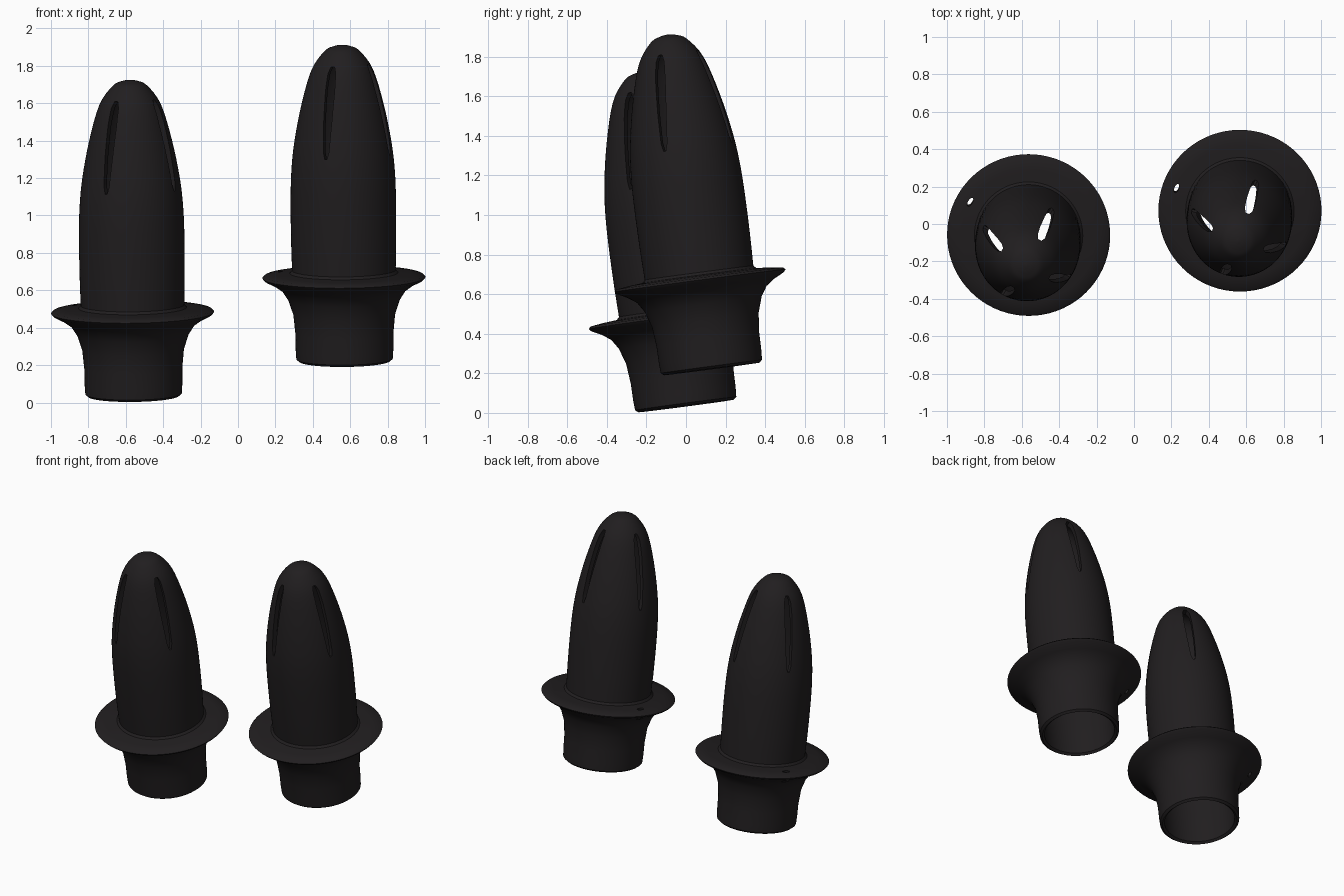
import bpy, bmesh
from math import cos, sin, tau, radians
from mathutils import Vector, Matrix

if "Cube" in bpy.data.objects:
    bpy.data.objects.remove(bpy.data.objects["Cube"])

SEG = 72
mat = bpy.data.materials.new("dark_iron")
mat.diffuse_color = (0.015, 0.013, 0.014, 1)
mat.use_nodes = True
mat.node_tree.nodes["Principled BSDF"].inputs["Base Color"].default_value = mat.diffuse_color

# (radius, height along axis): trumpet neck and flange, then the domed body
FLANGE = [(0.243, 0.0), (0.258, 0.012), (0.261, 0.06), (0.262, 0.15), (0.272, 0.25),
          (0.298, 0.33), (0.33, 0.38), (0.375, 0.412), (0.425, 0.437), (0.436, 0.45),
          (0.425, 0.461), (0.36, 0.470), (0.29, 0.476)]
BODY = [(0.277, 0.49), (0.281, 0.65), (0.282, 0.85), (0.277, 1.02), (0.260, 1.18),
        (0.221, 1.38), (0.165, 1.57), (0.095, 1.67), (0.045, 1.697), (0.0, 1.705)]
INNER = [(0.0, 1.665), (0.07, 1.635), (0.135, 1.55), (0.190, 1.37), (0.230, 1.17),
         (0.248, 1.0), (0.252, 0.8), (0.25, 0.4), (0.235, 0.2), (0.228, 0.012)]


def smooth(pts, n=4):
    """Catmull-Rom through the profile points."""
    p = [Vector(q) for q in pts]
    p = [2 * p[0] - p[1]] + p + [2 * p[-1] - p[-2]]
    out = []
    for a, b, c, d in zip(p, p[1:], p[2:], p[3:]):
        for i in range(n):
            t = i / n
            out.append(0.5 * (2 * b + (c - a) * t + (2 * a - 5 * b + 4 * c - d) * t * t
                              + (3 * b - a - 3 * c + d) * t ** 3))
    return out + [p[-2]]


def lathe(bm, profile):
    """Closed revolved shell; zero radii become poles."""
    rings = []
    for r, z in profile:
        if r < 1e-4:
            rings.append([bm.verts.new((0, 0, z))])
        else:
            rings.append([bm.verts.new((r * cos(tau * i / SEG), r * sin(tau * i / SEG), z))
                          for i in range(SEG)])
    for a, b in zip(rings, rings[1:] + rings[:1]):
        if len(a) == len(b) == 1:
            continue
        for i in range(SEG):
            j = (i + 1) % SEG
            quad = [a[i % len(a)], a[j % len(a)], b[j % len(b)], b[i % len(b)]]
            bm.faces.new(list(dict.fromkeys(quad)))


def prism(bm, outline, place):
    """Closed prism between two mapped copies of an outline."""
    lo = [bm.verts.new(place(u, v, 0)) for u, v in outline]
    hi = [bm.verts.new(place(u, v, 1)) for u, v in outline]
    bm.faces.new(lo)
    bm.faces.new(hi[::-1])
    for i in range(len(lo)):
        j = (i + 1) % len(lo)
        bm.faces.new((lo[j], lo[i], hi[i], hi[j]))


def to_object(bm, name):
    bmesh.ops.recalc_face_normals(bm, faces=bm.faces)
    me = bpy.data.meshes.new(name)
    bm.to_mesh(me)
    bm.free()
    ob = bpy.data.objects.new(name, me)
    bpy.context.collection.objects.link(ob)
    return ob


def make_cap(name, base, lean_x, turn):
    bm = bmesh.new()
    lathe(bm, FLANGE + smooth(BODY) + smooth(INNER))
    cap = to_object(bm, name)

    # four tapered slots around the dome and one small hole in the flange
    bm = bmesh.new()
    half = [(0.006, 1.12), (0.016, 1.16), (0.023, 1.32), (0.026, 1.48), (0.022, 1.57), (0.010, 1.605)]
    slot = half + [(-u, v) for u, v in reversed(half)]
    for k in range(4):
        a = radians(60 + 90 * k)
        prism(bm, slot, lambda u, v, s: Vector((
            (0.06 + 0.3 * s) * cos(a) - u * sin(a), (0.06 + 0.3 * s) * sin(a) + u * cos(a), v)))
    oval = [(0.012 * cos(tau * i / 12), 0.026 * sin(tau * i / 12)) for i in range(12)]
    b = radians(150)
    prism(bm, oval, lambda u, v, s: Vector((
        (0.36 + u) * cos(b) - v * sin(b), (0.36 + u) * sin(b) + v * cos(b), 0.36 + 0.2 * s)))
    cutter = to_object(bm, name + "_cutter")
    cutter.hide_render = True

    mod = cap.modifiers.new("slots", 'BOOLEAN')
    mod.operation = 'DIFFERENCE'
    mod.solver = 'EXACT'
    mod.object = cutter
    bpy.ops.object.select_all(action='DESELECT')
    cap.select_set(True)
    bpy.context.view_layer.objects.active = cap
    bpy.ops.object.modifier_apply(modifier=mod.name)
    bpy.data.objects.remove(cutter)
    bpy.ops.object.shade_smooth_by_angle(angle=radians(40))
    cap.data.materials.clear()
    cap.data.materials.append(mat)

    # lean the axis towards the front
    axis = Vector((lean_x, -0.131, 0.991)).normalized()
    tilt = Vector((0, 0, 1)).rotation_difference(axis).to_matrix().to_4x4()
    cap.matrix_world = Matrix.Translation(base) @ tilt @ Matrix.Rotation(radians(turn), 4, 'Z')


make_cap("left_slotted_cap", (-0.558, 0.0, 0.035), -0.012, 0)
make_cap("right_slotted_cap", (0.57, 0.13, 0.222), -0.008, 10)
